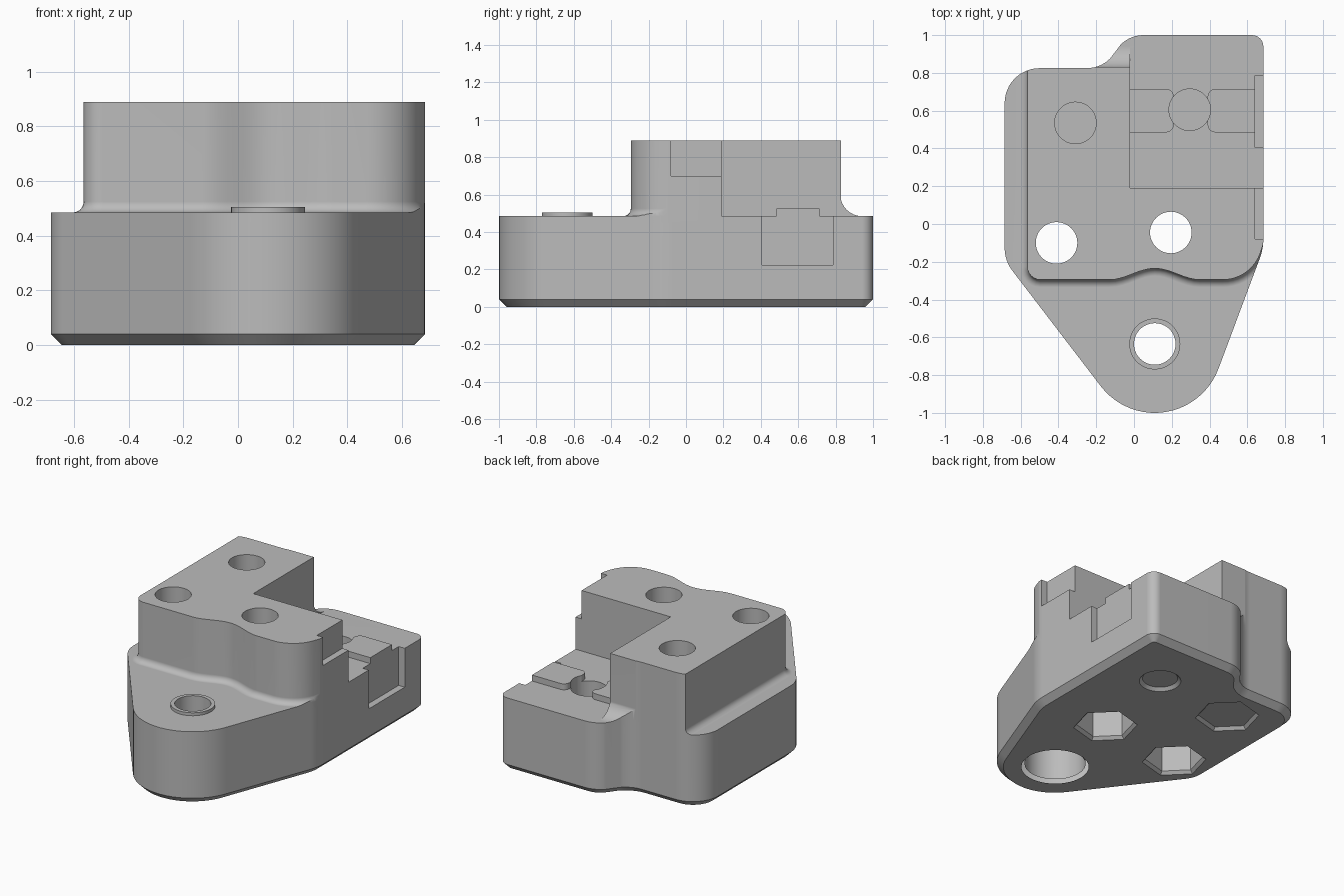
import bpy, bmesh, math
from mathutils import Vector

if "Cube" in bpy.data.objects:
    bpy.data.objects.remove(bpy.data.objects["Cube"], do_unlink=True)

grey = bpy.data.materials.new("plain grey")
grey.use_nodes = True
grey.diffuse_color = (0.5, 0.5, 0.5, 1)
grey.node_tree.nodes["Principled BSDF"].inputs["Base Color"].default_value = (0.5, 0.5, 0.5, 1)

DECK, TOP = 0.485, 0.89


def arc(cx, cy, r, start, end, n):
    angles = [math.radians(start + (end - start) * i / n) for i in range(n + 1)]
    return [(cx + r * math.cos(a), cy + r * math.sin(a)) for a in angles]


def offset(points, d):
    """Move a counter-clockwise outline outwards by d."""
    out = []
    for i, p in enumerate(points):
        p = Vector(p)
        a = (p - Vector(points[i - 1])).normalized()
        b = (Vector(points[(i + 1) % len(points)]) - p).normalized()
        na, nb = Vector((a.y, -a.x)), Vector((b.y, -b.x))
        out.append(p + (na + nb) * d / (1 + na.dot(nb)))
    return out


def finish(name, bm):
    bmesh.ops.recalc_face_normals(bm, faces=bm.faces)
    mesh = bpy.data.meshes.new(name)
    bm.to_mesh(mesh)
    bm.free()
    mesh.materials.append(grey)
    ob = bpy.data.objects.new(name, mesh)
    bpy.context.collection.objects.link(ob)
    return ob


def loft(outline, layers):
    """Stack copies of an outline; each layer is (height, outward offset)."""
    bm = bmesh.new()
    rings = [[bm.verts.new((x, y, z)) for x, y in offset(outline, d)] for z, d in layers]
    n = len(outline)
    for low, high in zip(rings, rings[1:]):
        for i in range(n):
            j = (i + 1) % n
            bm.faces.new((low[i], low[j], high[j], high[i]))
    bm.faces.new(rings[0][::-1])
    bm.faces.new(rings[-1])
    return bm


def box(name, x, y, z):
    outline = [(x[0], y[0]), (x[1], y[0]), (x[1], y[1]), (x[0], y[1])]
    return finish(name, loft(outline, [(z[0], 0), (z[1], 0)]))


def cylinder(name, x, y, r, z0, z1, sides=48, turn=0, r_top=None):
    layers = [(z0, 0), (z1, 0)]
    bm = loft(arc(x, y, r, turn, turn + 360, sides)[:-1], layers)
    if r_top:
        for v in bm.verts:
            if v.co.z == max(w.co.z for w in bm.verts):
                v.co.x = x + (v.co.x - x) * r_top / r
                v.co.y = y + (v.co.y - y) * r_top / r
    return finish(name, bm)


def combine(target, tool, operation):
    mod = target.modifiers.new("combine", "BOOLEAN")
    mod.operation, mod.solver, mod.object = operation, "EXACT", tool
    bpy.context.view_layer.objects.active = target
    bpy.ops.object.modifier_apply(modifier=mod.name)
    bpy.data.objects.remove(tool, do_unlink=True)


# Base: rounded nose, straight flanks, stepped back
base_outline = (
    arc(0.11, -0.64, 0.36, 217.5, 339.5, 20)
    + arc(0.385, -0.077, 0.3, -20.5, 0, 5)
    + arc(0.625, 0.94, 0.06, 0, 90, 6)
    + arc(0.05, 0.83, 0.17, 90, 135, 7)
    + arc(-0.25, 1.0, 0.175, -45, -90, 7)
    + arc(-0.5, 0.64, 0.185, 90, 180, 12)
    + arc(-0.485, -0.126, 0.2, 180, 217.5, 6))
bm = loft(base_outline, [(0, -0.04), (0.04, 0), (DECK, 0)])
rim = []
for e in bm.edges:
    mid = (e.verts[0].co + e.verts[1].co) / 2
    if min(v.co.z for v in e.verts) > 0.48 and (mid.x < -0.6 or mid.y < -0.16):
        rim.append(e)
bmesh.ops.bevel(bm, geom=rim, offset=0.035, segments=5, profile=0.5, affect="EDGES")
body = finish("bracket_body", bm)

# Tower: wavy front and flared foot, trimmed to the base outline
wave = [(-0.13 + 0.03 * i, -0.295 + 0.03 * (1 - math.cos(math.pi * i / 8))) for i in range(17)]
tower_outline = (arc(-0.495, -0.225, 0.07, 180, 270, 6) + wave
                 + arc(0.47, -0.085, 0.21, 270, 340, 10)
                 + [(0.72, 0.0), (0.75, 0.1), (0.75, 0.83), (-0.565, 0.83)])
foot = [(DECK + 0.04 * (1 - math.cos(a)), 0.04 * (1 - math.sin(a)))
        for a in (math.pi / 2 * i / 5 for i in range(6))]
tower = finish("tower", loft(tower_outline, [(0.44, 0.04)] + foot + [(TOP, 0)]))

# Large hollow fillet behind the tower
bm = bmesh.new()
profile = [(0.7, 0.44), (0.7, 0.6)] + arc(0.941, 0.601, 0.116, 180, 270, 8) + [(0.941, 0.44)]
face = bm.faces.new([bm.verts.new((-0.35, y, z)) for y, z in profile])
grown = bmesh.ops.extrude_face_region(bm, geom=[face])["geom"]
bmesh.ops.translate(bm, vec=(0.4, 0, 0), verts=[g for g in grown if isinstance(g, bmesh.types.BMVert)])
combine(tower, finish("back_fillet", bm), "UNION")
combine(tower, finish("trim", loft(base_outline, [(0.3, 0), (1.2, 0)])), "INTERSECT")
combine(tower, box("corner_cut", (-0.02, 1.2), (0.19, 1.2), (0.3, 1.2)), "DIFFERENCE")
combine(body, tower, "UNION")

# Locating pads either side of the rear hole
for x0, x1, inner in ((-0.04, 0.21, 0.21), (0.39, 0.66, 0.39)):
    bm = loft([(x0, 0.485), (x1, 0.485), (x1, 0.715), (x0, 0.715)], [(0.45, 0), (0.525, 0)])
    corners = [e for e in bm.edges if all(abs(v.co.x - inner) < 0.001 for v in e.verts)
               and abs(e.verts[0].co.z - e.verts[1].co.z) > 0.01]
    bmesh.ops.bevel(bm, geom=corners, offset=0.04, segments=5, profile=0.5, affect="EDGES")
    combine(body, finish("pad", bm), "UNION")

# Collar on the nose
combine(body, cylinder("collar", 0.11, -0.635, 0.135, 0.44, 0.505), "UNION")

# Side notches
combine(body, box("lower_notch", (0.64, 0.8), (0.405, 0.785), (0.225, 0.7)), "DIFFERENCE")
combine(body, box("upper_notch", (0.64, 0.8), (-0.08, 0.3), (0.7, 1.0)), "DIFFERENCE")

# Through holes with chamfered round or hexagonal pockets underneath
for x, y, r, sides, depth in (
        (-0.31, 0.535, 0.18, 6, 0.3), (-0.41, -0.1, 0.18, 6, 0.3), (0.195, -0.045, 0.18, 6, 0.3),
        (0.295, 0.605, 0.11, 48, 0), (0.11, -0.635, 0.19, 48, 0.3)):
    combine(body, cylinder("hole", x, y, 0.11, -0.1, 1.1), "DIFFERENCE")
    if depth:
        combine(body, cylinder("pocket", x, y, r, -0.1, depth, sides, 15), "DIFFERENCE")
    combine(body, cylinder("chamfer", x, y, r + 0.03, -0.01, 0.02, sides, 15, r), "DIFFERENCE")

# Smooth curves, crisp edges
bpy.ops.object.select_all(action="DESELECT")
body.select_set(True)
bpy.context.view_layer.objects.active = body
bpy.ops.object.shade_smooth_by_angle(angle=math.radians(30))
body.modifiers.new("even_shading", "WEIGHTED_NORMAL").keep_sharp = True
